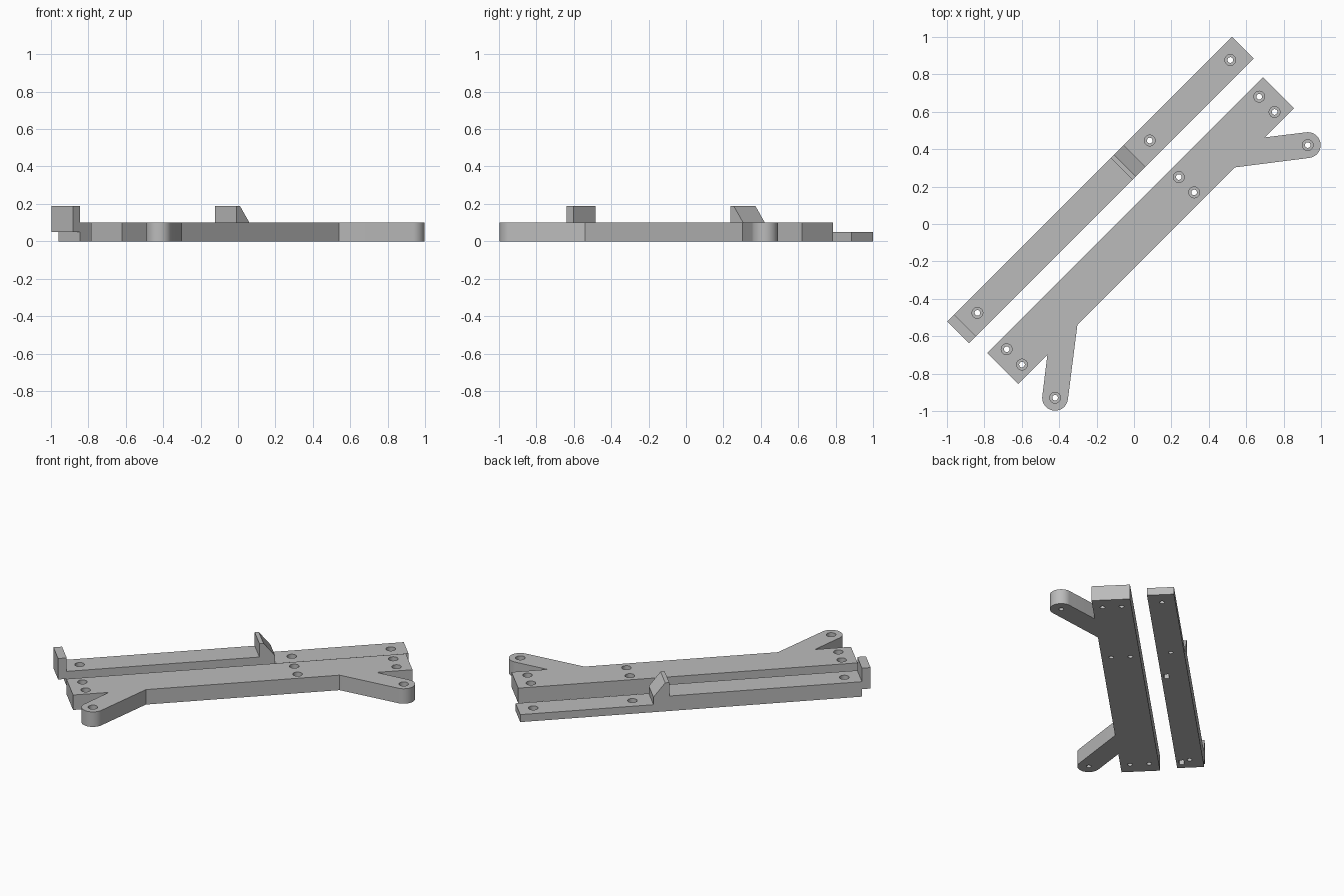
import bpy, bmesh, math
from mathutils import Vector

if "Cube" in bpy.data.objects:
    bpy.data.objects.remove(bpy.data.objects["Cube"])

grey = bpy.data.materials.new("plain grey")
grey.diffuse_color = (0.5, 0.5, 0.5, 1)
grey.use_nodes = True
grey.node_tree.nodes["Principled BSDF"].inputs["Base Color"].default_value = grey.diffuse_color
DIAGONAL = math.radians(45)   # both bars lie along this direction; local x runs along them


def add_object(name, bm):
    bmesh.ops.recalc_face_normals(bm, faces=bm.faces)
    mesh = bpy.data.meshes.new(name)
    bm.to_mesh(mesh)
    bm.free()
    mesh.materials.append(grey)
    obj = bpy.data.objects.new(name, mesh)
    obj.rotation_euler.z = DIAGONAL
    bpy.context.collection.objects.link(obj)
    return obj


def prism(name, points, offset):
    """Extrude a closed outline along the offset vector."""
    bm = bmesh.new()
    face = bm.faces.new([bm.verts.new(p) for p in points])
    out = bmesh.ops.extrude_face_region(bm, geom=[face])
    moved = [g for g in out["geom"] if isinstance(g, bmesh.types.BMVert)]
    bmesh.ops.translate(bm, verts=moved, vec=Vector(offset))
    return add_object(name, bm)


def add_counterbore(bm, x, y, top, seg=32):
    """Stepped round cutter: narrow through hole with a wide screw head seat."""
    steps = [(0.015, -0.05), (0.015, top - 0.03), (0.029, top - 0.03), (0.029, top + 0.05)]
    rings = []
    for r, z in steps:
        rings.append([bm.verts.new((x + r * math.cos(2 * math.pi * i / seg),
                                    y + r * math.sin(2 * math.pi * i / seg), z))
                      for i in range(seg)])
    for a, b in zip(rings, rings[1:]):
        for i in range(seg):
            j = (i + 1) % seg
            bm.faces.new((a[i], a[j], b[j], b[i]))
    bm.faces.new(rings[0][::-1])
    bm.faces.new(rings[-1])


def add_box(bm, center, size):
    verts = bmesh.ops.create_cube(bm, size=1)["verts"]
    bmesh.ops.scale(bm, verts=verts, vec=Vector(size))
    bmesh.ops.translate(bm, verts=verts, vec=Vector(center))


def cut(obj, holes, pockets=()):
    bm = bmesh.new()
    for x, y, top in holes:
        add_counterbore(bm, x, y, top)
    for center, size in pockets:
        add_box(bm, center, size)
    cutter = add_object(obj.name + "_cutter", bm)
    cutter.hide_render = True
    mod = obj.modifiers.new("holes", "BOOLEAN")
    mod.operation, mod.solver, mod.object = "DIFFERENCE", "EXACT", cutter
    bpy.context.view_layer.update()
    graph = bpy.context.evaluated_depsgraph_get()
    mesh = bpy.data.meshes.new_from_object(obj.evaluated_get(graph))
    obj.modifiers.clear()
    obj.data = mesh
    bpy.data.objects.remove(cutter)
    bpy.ops.object.select_all(action="DESELECT")
    obj.select_set(True)
    bpy.context.view_layer.objects.active = obj
    bpy.ops.object.shade_smooth_by_angle(angle=math.radians(30))


# Narrow bar: side profile with end tab, sloped catch and thin far half
side = [(-1.022, 0), (1.078, 0), (1.078, 0.05), (0.259, 0.05), (0.259, 0.1),
        (0.187, 0.19), (0.162, 0.19), (0.162, 0.1), (-1.022, 0.1),
        (-1.022, 0.19), (-1.075, 0.19), (-1.075, 0.05), (-1.022, 0.05)]
narrow_bar = prism("narrow_bar", [(x, 0.173, z) for x, z in side], (0, 0.164, 0))
cut(narrow_bar,
    [(0.984, 0.256, 0.05), (0.375, 0.256, 0.05), (-0.928, 0.256, 0.1)],
    [((x, 0.205, 0), (0.05, 0.03, 0.06)) for x in (0.09, -0.955)])   # blind underside pockets

# Wide bar: half outline with a round-ended arm, mirrored end to end
LOW = -0.167
arm_x, arm_y, arm_r = 0.955, -0.3585, 0.069
arm_dir = math.radians(-37.5)
half = [(1.043, 0.067), (1.043, LOW), (0.822, LOW)]
for i in range(25):
    a = arm_dir + math.pi / 2 - math.pi * i / 24
    half.append((arm_x + arm_r * math.cos(a), arm_y + arm_r * math.sin(a)))
half.append((0.595, LOW))
outline = half + [(-x, y) for x, y in reversed(half)]
wide_bar = prism("wide_bar", [(x, y, 0) for x, y in outline], (0, 0, 0.1))
cut(wide_bar,
    [(x, y, 0.1) for x in (0.955, 0.347, -0.955) for y in (0.008, -0.108)]
    + [(s * arm_x, arm_y, 0.1) for s in (1, -1)])
